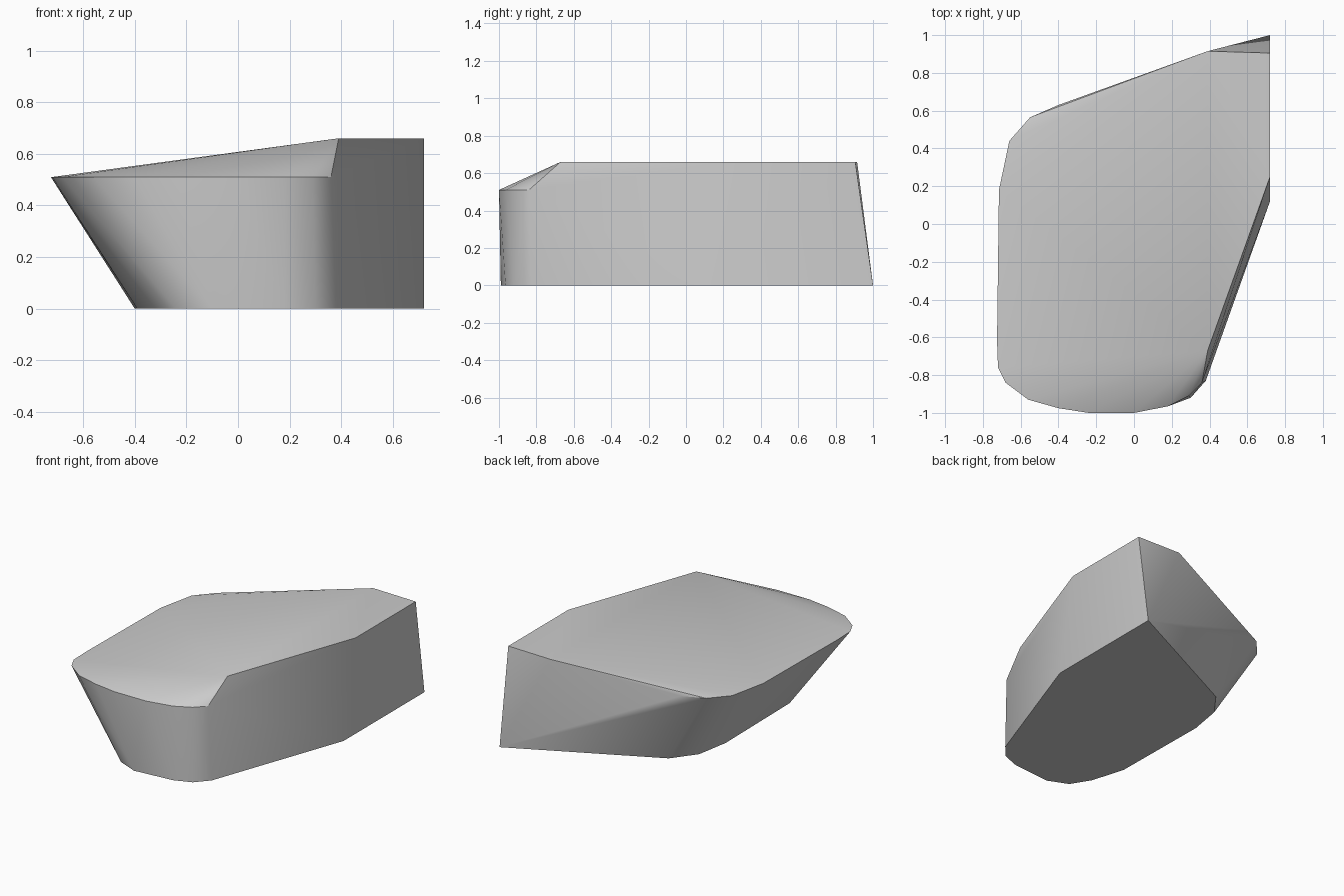
import bpy
import bmesh
import math

cube = bpy.data.objects.get("Cube")
if cube:
    bpy.data.objects.remove(cube, do_unlink=True)


def make_material(name, colour):
    mat = bpy.data.materials.new(name)
    mat.use_nodes = True
    mat.diffuse_color = colour
    bsdf = next(n for n in mat.node_tree.nodes if n.type == "BSDF_PRINCIPLED")
    bsdf.inputs["Base Color"].default_value = colour
    return mat


def hull_from_outlines(name, outlines, mat):
    """Wrap a convex skin around outlines given as (height, points)."""
    bm = bmesh.new()
    for z, points in outlines:
        for x, y in points:
            bm.verts.new((x, y, z))
    result = bmesh.ops.convex_hull(bm, input=bm.verts)
    loose = set(result["geom_interior"] + result["geom_unused"])
    bmesh.ops.delete(bm, geom=[g for g in loose if isinstance(g, bmesh.types.BMVert)],
                     context="VERTS")
    bmesh.ops.dissolve_limit(bm, angle_limit=math.radians(0.5),
                             verts=bm.verts, edges=bm.edges)
    bmesh.ops.recalc_face_normals(bm, faces=bm.faces)
    mesh = bpy.data.meshes.new(name)
    bm.to_mesh(mesh)
    bm.free()
    mesh.materials.append(mat)
    obj = bpy.data.objects.new(name, mesh)
    bpy.context.collection.objects.link(obj)
    return obj


# Base outline, resting on the ground
base = [(0.72, 1.0), (0.72, 0.12), (0.38, -0.83), (0.30, -0.92), (0.18, -0.965),
        (-0.10, -0.99), (-0.24, -0.93), (-0.32, -0.80), (-0.39, -0.57),
        (-0.40, 0.14), (-0.36, 0.37), (-0.24, 0.53)]

# Overhanging rim, rounded at the front and along the side
rim = [(0.36, -0.84), (0.29, -0.91), (0.18, -0.965), (0.0, -1.0), (-0.24, -1.0),
       (-0.40, -0.975), (-0.56, -0.93), (-0.68, -0.84), (-0.72, -0.76),
       (-0.725, -0.62), (-0.715, 0.18), (-0.66, 0.44), (-0.55, 0.565), (-0.40, 0.63)]

# Raised deck corners
deck = [(0.39, -0.67), (0.72, 0.25), (0.72, 0.905), (0.39, 0.915)]

grey = make_material("plain_grey", (0.6, 0.6, 0.6, 1.0))
body = hull_from_outlines("faceted_block", [(0.0, base), (0.51, rim), (0.66, deck)], grey)

# Soft facets, crisp main edges
bpy.ops.object.select_all(action="DESELECT")
body.select_set(True)
bpy.context.view_layer.objects.active = body
bpy.ops.object.shade_smooth_by_angle(angle=math.radians(30))
